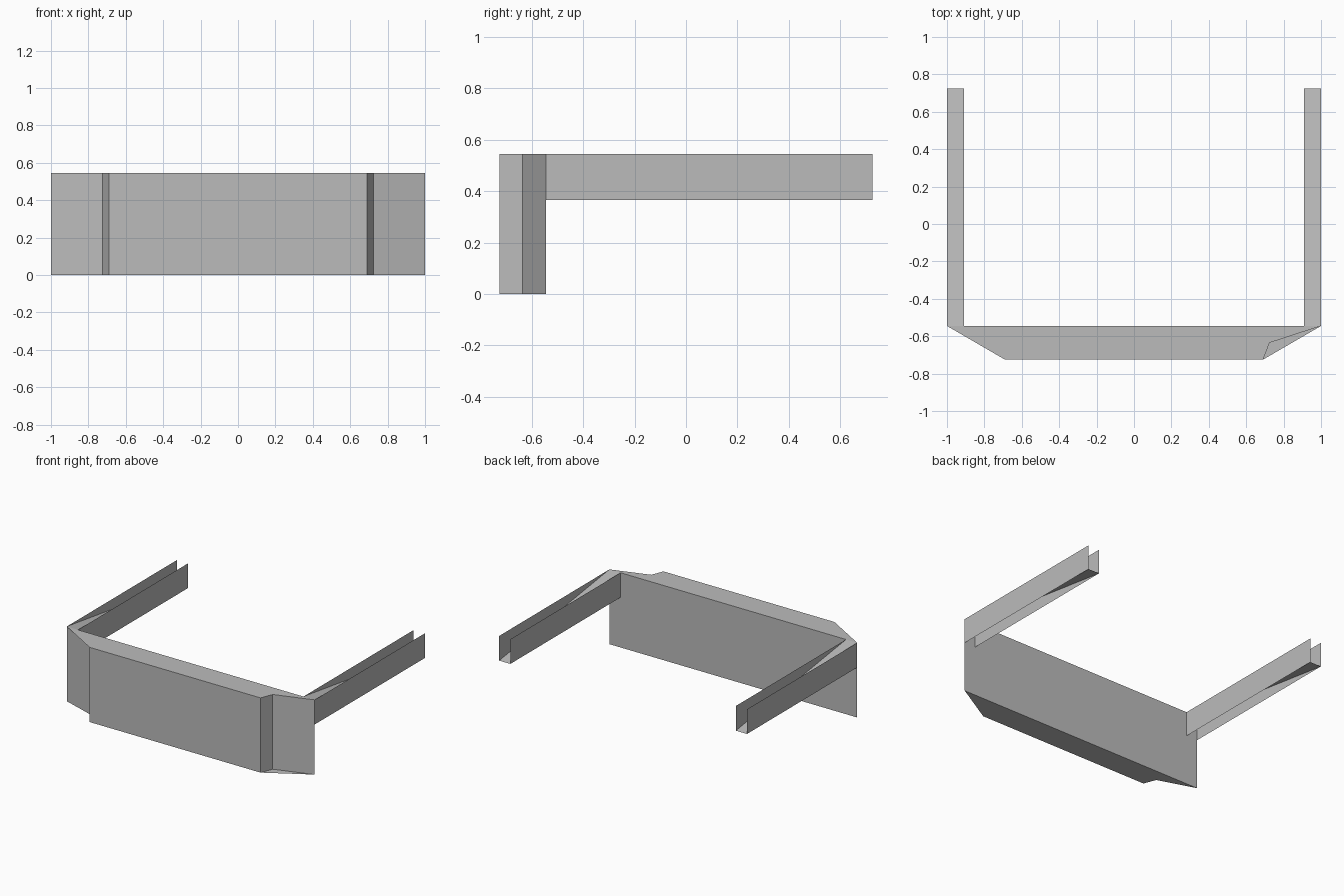
import bpy

old = bpy.data.objects.get("Cube")
if old:
    bpy.data.objects.remove(old, do_unlink=True)

grey = bpy.data.materials.new("plain_grey")
grey.use_nodes = True
colour = (0.5, 0.5, 0.5, 1)
grey.diffuse_color = colour
grey.node_tree.nodes["Principled BSDF"].inputs["Base Color"].default_value = colour

TOP, RAIL_LOW = 0.545, 0.365
BACK, NOTCH, FRONT, END = -0.545, -0.635, -0.725, 0.725


def make_part(name, points, faces):
    mesh = bpy.data.meshes.new(name)
    mesh.from_pydata(points, [], faces)
    mesh.materials.append(grey)
    mesh.update()
    obj = bpy.data.objects.new(name, mesh)
    bpy.context.collection.objects.link(obj)
    return obj


# Front panel: outline runs anticlockwise from the right-hand back corner
outline = [(-1, BACK), (-0.725, NOTCH), (-0.69, FRONT),
           (0.69, FRONT), (0.725, NOTCH), (1, BACK)]
n = len(outline)
points = [(x, y, z) for z in (0, TOP) for x, y in outline]
walls = [(i, (i + 1) % n, (i + 1) % n + n, i + n) for i in range(n)]
# The top plate bridges the -x notch and the bottom plate bridges the +x notch
top_plate = tuple(i + n for i in (0, 2, 3, 4, 5))
bottom_plate = (5, 3, 2, 1, 0)
make_part("front_panel", points, walls + [top_plate, bottom_plate])

# Side rails: two thin walls with a plate sloping down towards the open back end
rail_points = [(x, y, z) for x in (0.91, 1)
               for y in (BACK, END) for z in (RAIL_LOW, TOP)]
rail_faces = [(0, 1, 3, 2),   # inner wall
              (4, 6, 7, 5),   # outer wall
              (1, 5, 6, 2)]   # sloping plate
rails = make_part("side_rails", rail_points, rail_faces)
mirror = rails.modifiers.new("both_sides", 'MIRROR')
mirror.use_axis = (True, False, False)
mirror.use_mirror_merge = False
